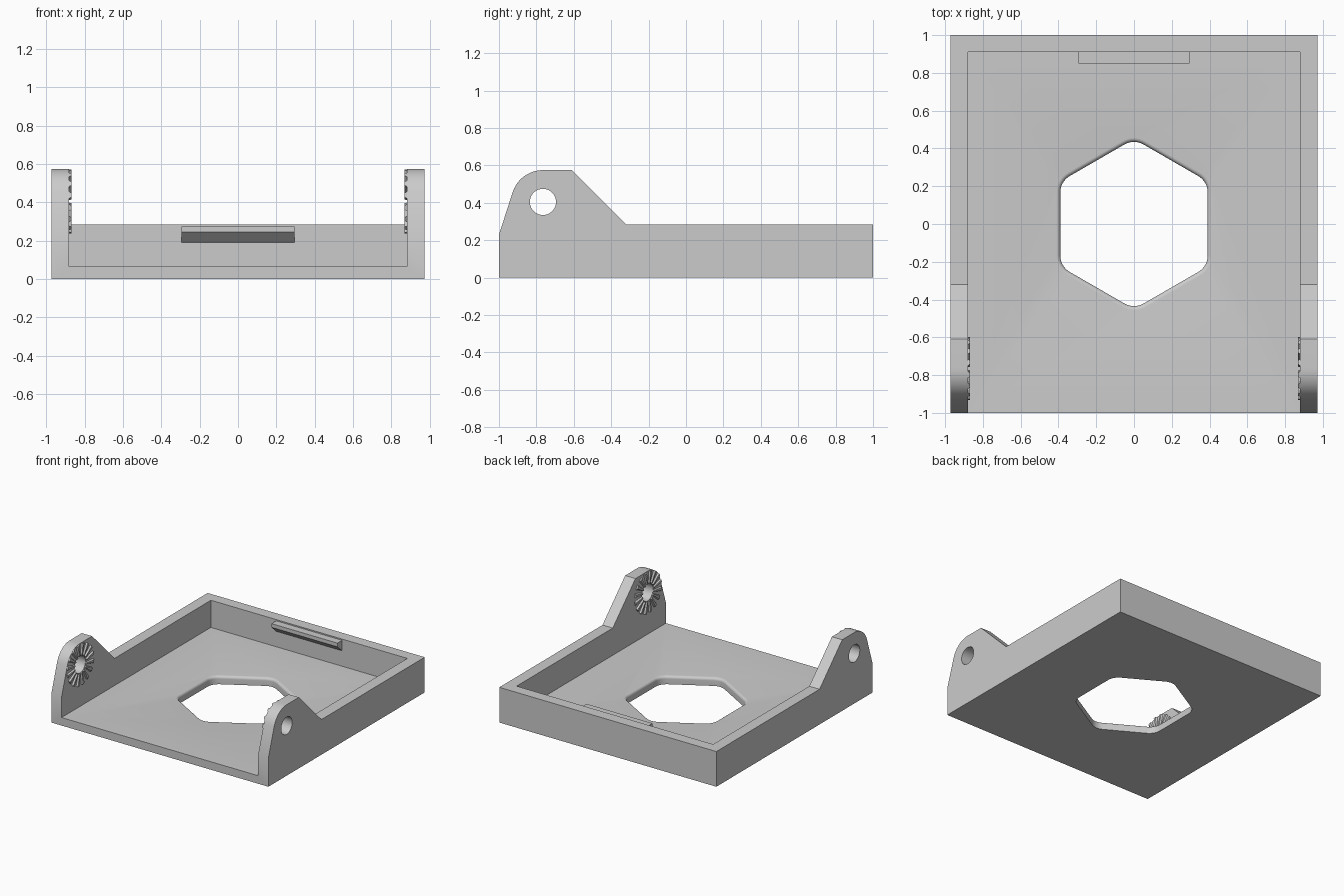
import bpy, bmesh
from math import sin, cos, pi, radians
from mathutils import Vector

HALF_X, INNER_X, INNER_Y, FLOOR, WALL = 0.972, 0.88, 0.91, 0.065, 0.285
PIN_Y, PIN_Z, PIN_R, EAR_R = -0.765, 0.405, 0.07, 0.17

cube = bpy.data.objects.get("Cube")
if cube:
    bpy.data.objects.remove(cube)

grey = bpy.data.materials.new("light grey plastic")
grey.use_nodes = True
colour = (0.6, 0.6, 0.6, 1)
grey.diffuse_color = colour
grey.node_tree.nodes["Principled BSDF"].inputs["Base Color"].default_value = colour


def finish(name, bm):
    bmesh.ops.recalc_face_normals(bm, faces=bm.faces)
    mesh = bpy.data.meshes.new(name)
    bm.to_mesh(mesh)
    bm.free()
    mesh.materials.append(grey)
    obj = bpy.data.objects.new(name, mesh)
    bpy.context.collection.objects.link(obj)
    return obj


def loft(bm, rings):
    """Join equal closed rings of points and cap both ends."""
    loops = [[bm.verts.new(p) for p in ring] for ring in rings]
    for a, b in zip(loops, loops[1:]):
        for i in range(len(a)):
            j = (i + 1) % len(a)
            bm.faces.new((a[i], a[j], b[j], b[i]))
    bm.faces.new(loops[0])
    bm.faces.new(loops[-1])


def solid(name, rings):
    bm = bmesh.new()
    loft(bm, rings)
    return finish(name, bm)


def along_x(name, profile, half):
    return solid(name, [[(x, y, z) for y, z in profile] for x in (-half, half)])


def circle(r, n):
    return [(PIN_Y + r * cos(2 * pi * i / n), PIN_Z + r * sin(2 * pi * i / n)) for i in range(n)]


# Side outline with the raised, rounded ear at the front
arc = [(PIN_Y + EAR_R * cos(radians(a)), PIN_Z + EAR_R * sin(radians(a))) for a in range(162, 89, -6)]
outline = [(-1, 0), (-1, 0.23)] + arc + [(-0.61, PIN_Z + EAR_R), (-0.32, WALL), (1, WALL), (1, 0)]
tray = along_x("tray", outline, HALF_X)

# Cutters: open-fronted interior, pin holes, hexagonal floor opening
interior = along_x("interior_cutter", [(-1.2, FLOOR), (INNER_Y, FLOOR), (INNER_Y, 1), (-1.2, 1)], INNER_X)
pins = along_x("pin_hole_cutter", circle(PIN_R, 40), 1.2)


def hexagon(grow, z, apothem=0.39, r=0.1, steps=8):
    pts = []
    for k in range(6):
        mid = radians(30 + 60 * k)
        reach = (apothem - r) / cos(pi / 6)
        for s in range(steps + 1):
            a = mid + radians(60 * s / steps - 30)
            pts.append((reach * cos(mid) + (r + grow) * cos(a),
                        reach * sin(mid) + (r + grow) * sin(a), z))
    return pts


fillet = 0.022
rings = [hexagon(0, -0.1)]
for i in range(7):
    t = i * pi / 12
    rings.append(hexagon(fillet * (1 - cos(t)), FLOOR - fillet + fillet * sin(t)))
rings.append(hexagon(fillet, 0.2))
opening = solid("hexagon_cutter", rings)

for cutter in (interior, pins, opening):
    mod = tray.modifiers.new(cutter.name, "BOOLEAN")
    mod.operation = "DIFFERENCE"
    mod.solver = "EXACT"
    mod.object = cutter
    bpy.context.view_layer.objects.active = tray
    bpy.ops.object.modifier_apply(modifier=mod.name)
    bpy.data.objects.remove(cutter)

bpy.ops.object.select_all(action="DESELECT")
tray.select_set(True)
bpy.context.view_layer.objects.active = tray
bpy.ops.object.shade_smooth_by_angle(angle=radians(25))

# Latch lip on the back wall: flat top, undercut below
along_x("latch_lip", [(INNER_Y + 0.01, 0.275), (0.85, 0.275), (0.85, 0.245),
                      (INNER_Y, 0.19), (INNER_Y + 0.01, 0.19)], 0.295)

# Radial locking teeth around each pin hole, on the inner ear faces
TEETH = 16
for side, label in ((1, "left"), (-1, "right")):
    bm = bmesh.new()
    for k in range(TEETH):
        a = 2 * pi * (k + 0.5) / TEETH
        rings = []
        for x, width in ((INNER_X + 0.002, 0.6), (INNER_X - 0.012, 0.3)):
            half = width * pi / TEETH
            rings.append([(side * x, PIN_Y + r * cos(a + h), PIN_Z + r * sin(a + h))
                          for r, h in ((0.074, -half), (0.168, -half), (0.168, half), (0.074, half))])
        loft(bm, rings)
    finish(label + "_locking_teeth", bm)
